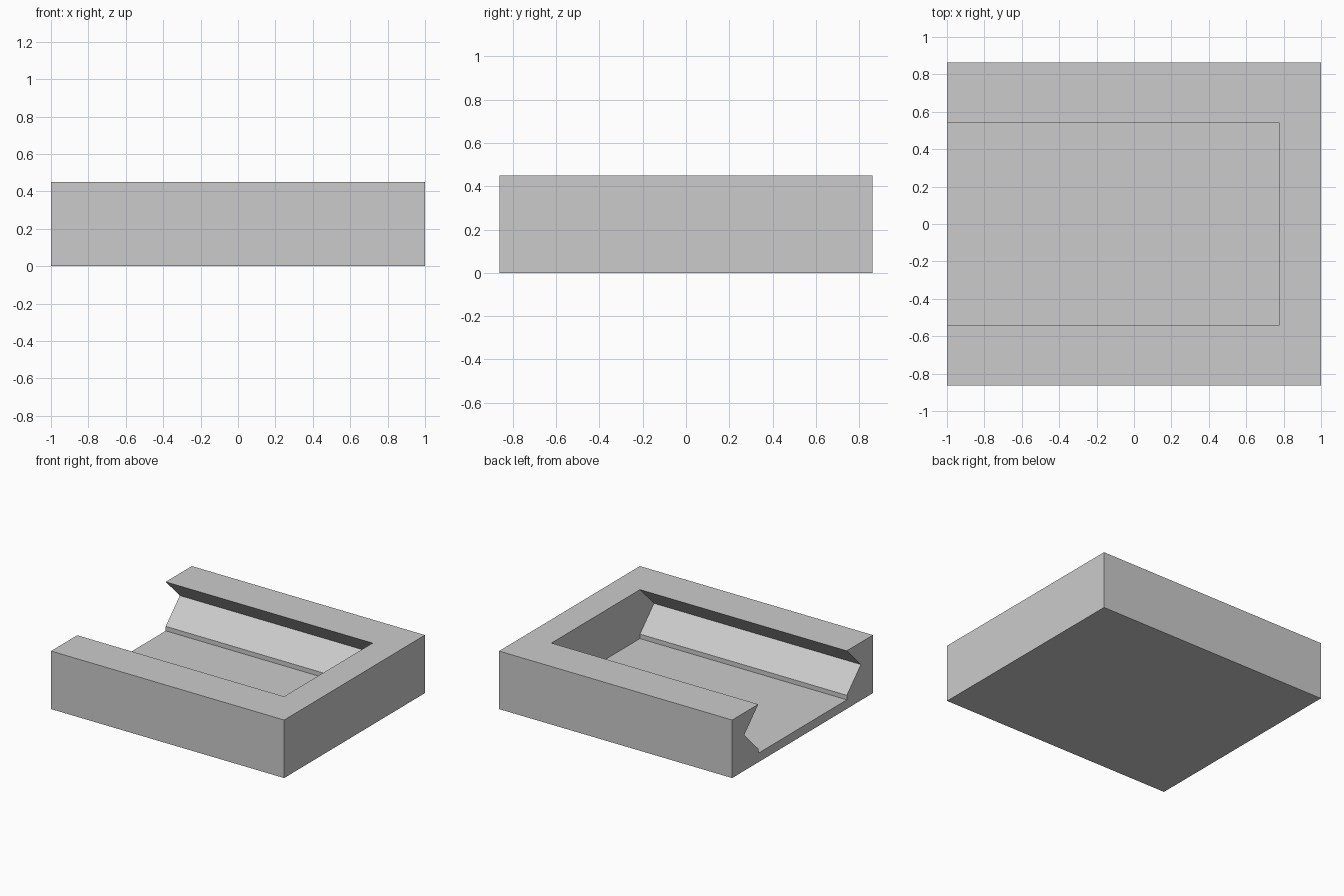
import bpy
import bmesh

HALF_X, HALF_Y, HEIGHT = 1.0, 0.8625, 0.45
SLOT_END = 0.775

if "Cube" in bpy.data.objects:
    bpy.data.objects.remove(bpy.data.objects["Cube"], do_unlink=True)

grey = bpy.data.materials.new("plain grey")
grey.use_nodes = True
colour = (0.6, 0.6, 0.6, 1)
grey.diffuse_color = colour
grey.node_tree.nodes["Principled BSDF"].inputs["Base Color"].default_value = colour


def extrude_x(name, section, x0, x1):
    """Extrude a closed (y, z) section along x."""
    bm = bmesh.new()
    face = bm.faces.new([bm.verts.new((x0, y, z)) for y, z in section])
    grown = bmesh.ops.extrude_face_region(bm, geom=[face])["geom"]
    verts = [g for g in grown if isinstance(g, bmesh.types.BMVert)]
    bmesh.ops.translate(bm, verts=verts, vec=(x1 - x0, 0, 0))
    bmesh.ops.recalc_face_normals(bm, faces=bm.faces)
    mesh = bpy.data.meshes.new(name)
    bm.to_mesh(mesh)
    bm.free()
    mesh.materials.append(grey)
    obj = bpy.data.objects.new(name, mesh)
    bpy.context.collection.objects.link(obj)
    return obj


def mirrored(half):
    """Complete a half section by reflecting it in y."""
    return half + [(-y, z) for y, z in reversed(half)]


# Solid block
block = extrude_x("slotted_block", mirrored([(HALF_Y, 0), (HALF_Y, HEIGHT)]),
                  -HALF_X, HALF_X)

# Slot with V-grooved sides, open at one end
slot = mirrored([(0.5425, 0.07), (0.5425, 0.105), (0.715, 0.2775),
                 (0.5425, HEIGHT), (0.5425, HEIGHT + 0.1)])
cutter = extrude_x("slot_cutter", slot, -HALF_X - 0.1, SLOT_END)
cutter.hide_render = True

cut = block.modifiers.new("slot", 'BOOLEAN')
cut.operation = 'DIFFERENCE'
cut.solver = 'EXACT'
cut.object = cutter
bpy.context.view_layer.objects.active = block
bpy.ops.object.modifier_apply(modifier=cut.name)
bpy.data.objects.remove(cutter, do_unlink=True)
